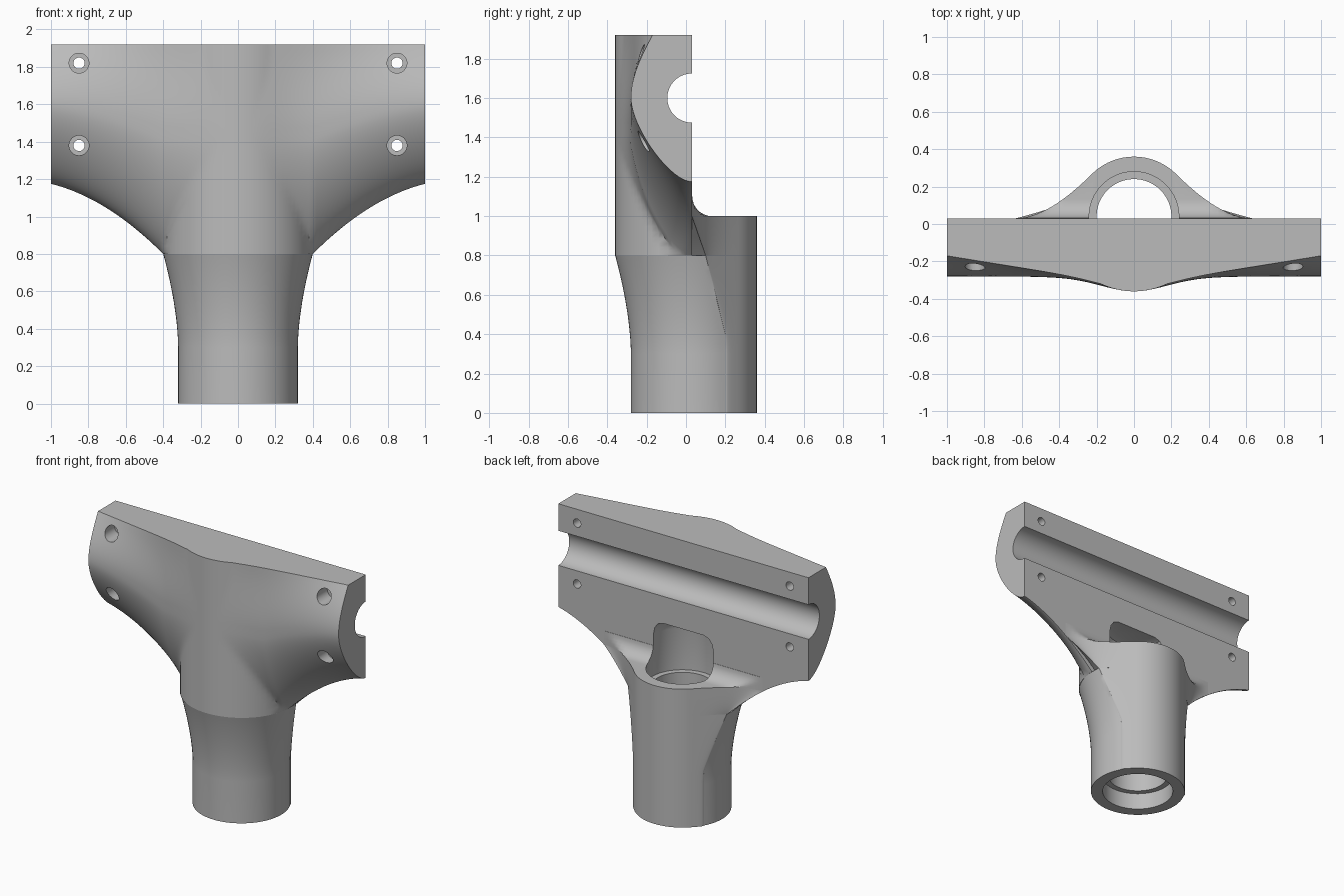
import bpy, bmesh
from math import sin, cos, pi, sqrt, exp, radians, asin
from mathutils import Vector, Matrix
from mathutils.geometry import interpolate_bezier

cube = bpy.data.objects.get("Cube")
if cube:
    bpy.data.objects.remove(cube, do_unlink=True)

grey = bpy.data.materials.new("plain_grey")
grey.use_nodes = True
grey.diffuse_color = (0.5, 0.5, 0.5, 1)
grey.node_tree.nodes["Principled BSDF"].inputs["Base Color"].default_value = (0.5, 0.5, 0.5, 1)

BACK, AXIS, TOP = 0.03, 0.04, 1.92   # back plane, tube axis, top height
TUBE_R, FLARE_Z = 0.32, 0.8


def loft(name, rings, matrix=None):
    """Skin a list of equal closed rings and cap both ends."""
    bm = bmesh.new()
    loops = [[bm.verts.new(p) for p in ring] for ring in rings]
    n = len(loops[0])
    for a, b in zip(loops, loops[1:]):
        for i in range(n):
            j = (i + 1) % n
            bm.faces.new((a[i], a[j], b[j], b[i]))
    bm.faces.new(loops[0])
    bm.faces.new(loops[-1])
    if matrix:
        bm.transform(matrix)
    bmesh.ops.recalc_face_normals(bm, faces=bm.faces)
    mesh = bpy.data.meshes.new(name)
    bm.to_mesh(mesh)
    bm.free()
    obj = bpy.data.objects.new(name, mesh)
    bpy.context.collection.objects.link(obj)
    mesh.materials.append(grey)
    return obj


def lathe(name, profile, sides, matrix):
    """Turn (radius, height) pairs about local z."""
    return loft(name, [[(r * cos(2 * pi * i / sides), r * sin(2 * pi * i / sides), z)
                        for i in range(sides)] for r, z in profile], matrix)


def finish(obj, cutters):
    """Cut the openings, then smooth the curved faces."""
    bpy.ops.object.select_all(action='DESELECT')
    bpy.context.view_layer.objects.active = obj
    obj.select_set(True)
    for c in cutters:
        mod = obj.modifiers.new("cut", 'BOOLEAN')
        mod.operation, mod.solver, mod.object = 'DIFFERENCE', 'EXACT', c
        bpy.ops.object.modifier_apply(modifier=mod.name)
    bpy.ops.object.shade_smooth_by_angle(angle=radians(32))


def bezier(a, b, c, d, n):
    return interpolate_bezier(*[Vector((*p, 0)) for p in (a, b, c, d)], n)


# Clamp block: end profile as (height, depth), swept across the width
END_LOW = 1.17
end_profile = bezier((END_LOW, 0), (END_LOW, 0.11), (1.45, 0.31), (1.6, 0.31), 22)
end_profile += bezier((1.6, 0.31), (1.7, 0.31), (1.8, 0.265), (TOP, 0.2), 14)[1:]


def lower_edge(x):
    t = max(0, abs(x) - 0.4)
    return FLARE_Z + t - 0.625 * t * t


def block_column(x):
    low, ax = lower_edge(x), abs(x)
    mid_ridge = exp(-(ax / 0.25) ** 2)
    top_ridge = 0.85 * (1 - ax) + 0.15 * mid_ridge
    neck = 0.39 * sqrt(max(0, 1 - (ax / 0.4) ** 2))
    column = []
    for p in end_profile:
        z = low + (p.x - END_LOW) / (TOP - END_LOW) * (TOP - low)
        k = min(1, max(0, (p.x - 1.6) / (TOP - 1.6)))
        ridge = mid_ridge + (top_ridge - mid_ridge) * k
        depth = max(p.y + (0.39 - p.y) * ridge, neck, 0.004)
        column.append((x, BACK - depth, z))
    return column + [(x, BACK, TOP), (x, BACK, low)]


clamp_block = loft("clamp_block", [block_column(i / 50) for i in range(-50, 51)])


# Tube: round at the foot, flared at the front towards the block
def mirrored(half, z):
    return [(x, y, z) for x, y in half] + [(-x, y, z) for x, y in half[-2:0:-1]]


def back_half(x, y):
    """Web from the side corner to the tube, then round its back."""
    s = TUBE_R * sqrt(0.5)
    c, e = (2 * s + AXIS - y, y), (s, AXIS + s)
    web = [((1 - t) ** 2 * x + 2 * t * (1 - t) * c[0] + t * t * e[0],
            (1 - t) ** 2 * y + 2 * t * (1 - t) * c[1] + t * t * e[1])
           for t in [i / 12 for i in range(12)]]
    arc = [(TUBE_R * cos(a), AXIS + TUBE_R * sin(a))
           for a in [pi / 4 * (1 + i / 12) for i in range(13)]]
    arc[-1] = (0, arc[-1][1])
    return web + arc


def tube_ring(z):
    r = TUBE_R + 0.08 * max(0, (z - 0.3) / 0.5) ** 1.7
    corner = 0.2 - 0.1 * max(0, (z - 0.4) / 0.4)
    end = asin((corner - AXIS) / r)
    angles = [-pi / 2 + (end + pi / 2) * i / 24 for i in range(25)]
    front = [(r * cos(a), AXIS + r * sin(a)) for a in angles]
    front[0] = (0, front[0][1])
    return mirrored(front[:-1] + back_half(*front[-1]), z)


tube = loft("tube", [tube_ring(z) for z in [0] + [0.3 + i / 40 for i in range(21)]])


# Tube shoulder: side webs up to the rim, then a hollow fillet to the block
def shoulder_ring(z, cap=1):
    zc = min(z, 1)
    w = 0.4 + (1 - sqrt(1 - 2.5 * (zc - FLARE_Z))) / 1.25
    corner = 0.1 - 0.07 * (zc - FLARE_Z) / 0.2
    half = [(0, -0.02), (0.8 * w, -0.02)] + back_half(w, corner)
    return mirrored([(x, min(y, cap)) for x, y in half], z)


rings = [shoulder_ring(FLARE_Z + 0.02 * i) for i in range(11)]
for i in range(9):
    a = pi / 2 * i / 8
    rings.append(shoulder_ring(1 + 0.1 * (1 - cos(a)), BACK + 0.002 + 0.1 * (1 - sin(a))))
tube_shoulder = loft("tube_shoulder", rings)

# Stepped bore with a rounded pocket in the block
bore = lathe("bore_cutter", [(0.24, -0.1), (0.24, 0.12), (0.2, 0.12), (0.2, 0.88), (0.24, 0.88),
                             (0.24, 1.18), (0.23, 1.23), (0.205, 1.265), (0.16, 1.28)],
             64, Matrix.Translation((0, AXIS, 0)))

# Cross groove for the rod
groove = lathe("groove_cutter", [(0.125, -1.2), (0.125, 1.2)], 64,
               Matrix.Translation((0, BACK, 1.6)) @ Matrix.Rotation(pi / 2, 4, 'Y'))

# Counterbored screw holes
holes = [lathe("screw_hole_cutter", [(0.03, -0.2), (0.03, 0.12), (0.053, 0.12), (0.053, 0.5)], 32,
               Matrix.Translation((x, 0, z)) @ Matrix.Rotation(pi / 2, 4, 'X'))
         for x in (-0.85, 0.85) for z in (1.38, 1.82)]

finish(clamp_block, [groove, bore] + holes)
finish(tube, [bore])
finish(tube_shoulder, [bore])
for cutter in [bore, groove] + holes:
    bpy.data.objects.remove(cutter, do_unlink=True)
